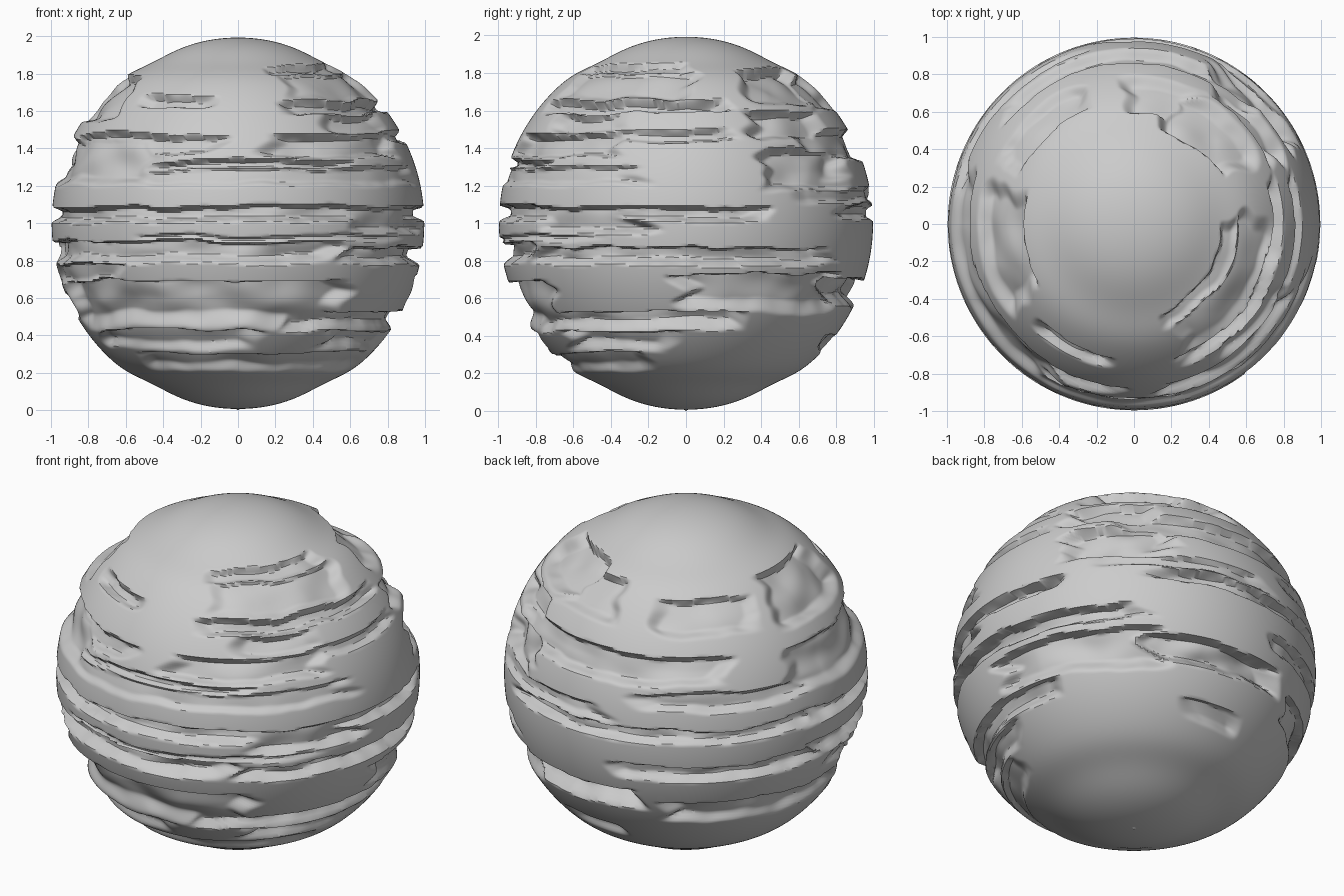
import bpy
from math import sin, cos, pi, degrees, exp
from mathutils import Vector, noise

if "Cube" in bpy.data.objects:
    bpy.data.objects.remove(bpy.data.objects["Cube"])

SEG, RINGS = 420, 300

# Long strata grooves: start angle, end angle (0 = front, 90 = right), low z, high z, depth
BANDS = [
    (-100, 118, 1.01, 1.085, .06), (150, 265, 1.02, 1.09, .05),
    (-100, 32, .79, .90, .07), (37, 142, .78, .865, .07), (190, 262, .78, .87, .05),
    (-48, 38, 1.29, 1.335, .04), (-105, -25, 1.205, 1.45, .05),
    (-30, 75, 1.20, 1.29, .025), (135, 228, 1.34, 1.49, .05), (200, 262, 1.20, 1.29, .04),
    (-35, 60, .905, .935, .02), (40, 75, .94, 1.08, .06),
    (-80, 38, .44, .69, .06), (88, 150, .52, .72, .06), (145, 195, .56, .69, .09),
    (15, 110, .43, .51, .06), (205, 275, .48, .62, .05),
]
# Shorter weathered pockets, same columns
POCKETS = [
    (-43, -15, 1.63, 1.69, .05), (20, 92, 1.81, 1.86, .035), (18, 108, 1.60, 1.66, .06),
    (25, 92, 1.66, 1.81, .035), (-72, -8, 1.38, 1.47, .045), (10, 68, 1.35, 1.48, .05),
    (32, 68, 1.49, 1.59, .04), (60, 105, 1.44, 1.49, .04),
    (118, 152, 1.17, 1.40, .07), (112, 150, 1.44, 1.60, .06), (120, 160, 1.64, 1.84, .06),
    (150, 181, 1.60, 1.80, .05), (-105, -55, 1.54, 1.80, .05), (-158, -115, 1.58, 1.75, .04),
    (-65, 10, .33, .42, .035), (-50, 75, .21, .30, .03), (35, 85, .32, .41, .045),
    (130, 185, 1.11, 1.19, .03), (-90, -40, .68, .78, .035), (160, 185, .30, .40, .03),
]


def smooth(t):
    t = max(0.0, min(1.0, t))
    return t * t * (3 - 2 * t)


def erosion(phi, z, wave, drift, rough):
    """Depth of weathering: crisp overhang on top, worn slope below."""
    depth = 0.0
    for a0, a1, z0, z1, d in BANDS + POCKETS:
        low, high = z0 + wave, z1 + wave
        if z < low - .015 or z > high + .012:
            continue
        off = abs((phi + drift - (a0 + a1) / 2 + 180) % 360 - 180)
        side = smooth(((a1 - a0) / 2 + 3 - off) / 9)
        if side > 0:
            worn = .02 + .2 * (z1 - z0)
            edge = smooth((z - low + .01) / worn) * smooth((high - z + .006) / .014)
            depth = max(depth, d * side * edge * rough)
    return depth


# Weathered globe
verts, faces = [(0, 0, 1.993)], []
for i in range(1, RINGS):
    t = pi * i / RINGS
    flat = .022 * exp(-((abs(cos(t)) - .89) / .08) ** 2)
    for j in range(SEG):
        a = 2 * pi * j / SEG
        n = Vector((sin(t) * sin(a), -sin(t) * cos(a), cos(t)))
        stretched = Vector((n.x * 3, n.y * 3, n.z * 5))
        wave = .026 * noise.noise(stretched) + .008 * noise.noise(stretched * 3)
        drift = 9 * noise.noise(Vector((n.x * 2, n.y * 2, n.z * 12)) + Vector((7, 3, 1)))
        rough = 1 + .5 * noise.noise(stretched * 1.4 + Vector((2, 9, 4)))
        r = .996 - flat - erosion(degrees(a), 1 + n.z, wave, drift, rough)
        verts.append((n.x * r, n.y * r, 1 + n.z * r))
verts.append((0, 0, 0))
last = len(verts) - 1
for j in range(SEG):
    k = (j + 1) % SEG
    faces.append((0, 1 + j, 1 + k))
    for i in range(RINGS - 2):
        u, v = 1 + i * SEG, 1 + (i + 1) * SEG
        faces.append((u + j, v + j, v + k, u + k))
    base = 1 + (RINGS - 2) * SEG
    faces.append((last, base + k, base + j))

mesh = bpy.data.meshes.new("weathered_globe")
mesh.from_pydata(verts, [], faces)
globe = bpy.data.objects.new("weathered_globe", mesh)
bpy.context.collection.objects.link(globe)
bpy.context.view_layer.objects.active = globe
globe.select_set(True)
bpy.ops.object.shade_smooth_by_angle(angle=.6)
